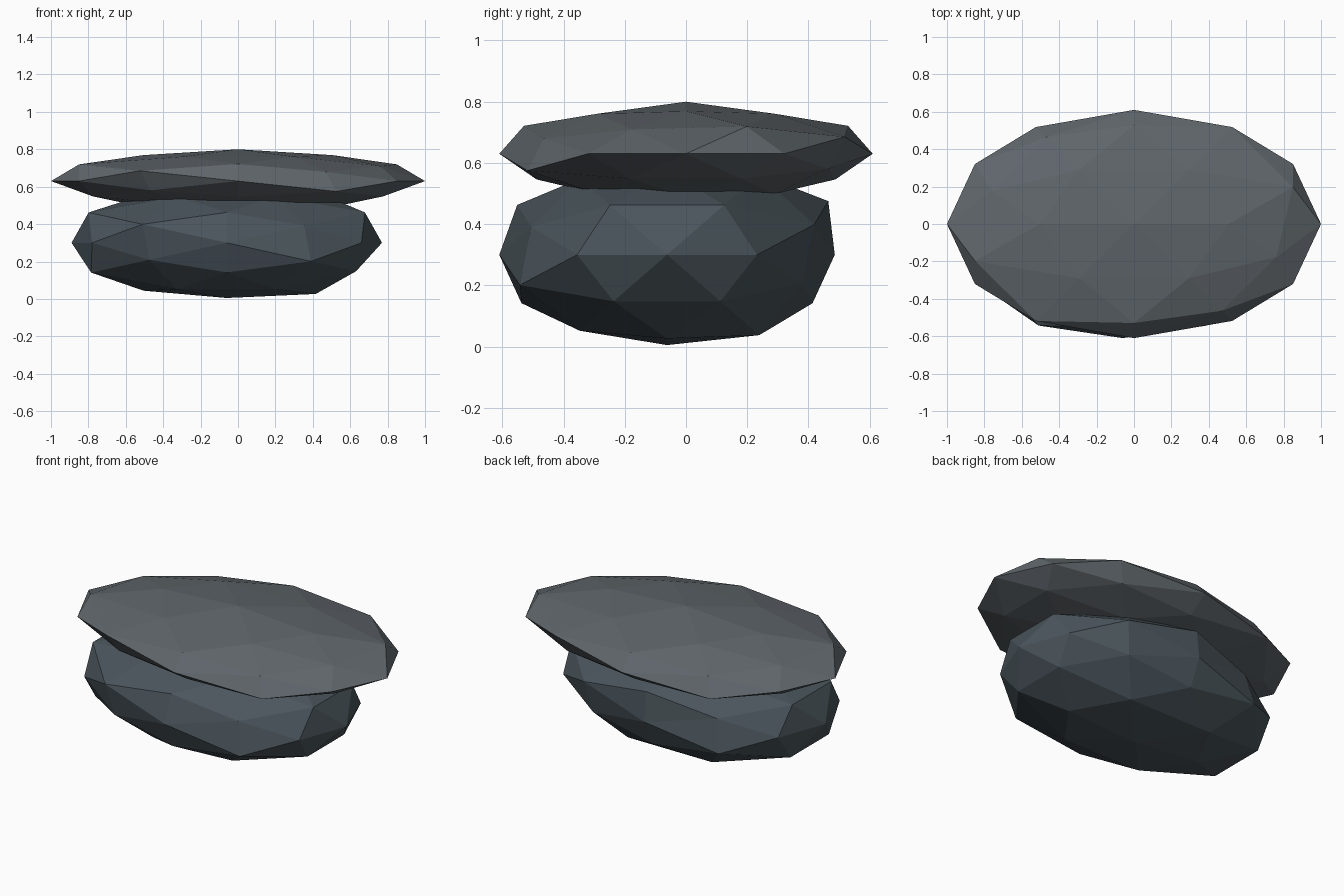
import bpy, bmesh, math
from mathutils import Vector

if "Cube" in bpy.data.objects:
    bpy.data.objects.remove(bpy.data.objects["Cube"])

PHI = (1 + math.sqrt(5)) / 2
SIGNS = (-1, 1)


def unit_points():
    """42 points of a once-subdivided icosahedron, axes passing through edge midpoints."""
    pts = []
    for k in range(3):
        def cyc(a, b, c):
            v = (a, b, c)
            return Vector((v[-k % 3], v[(1 - k) % 3], v[(2 - k) % 3]))
        for s in SIGNS:
            pts.append(cyc(s, 0, 0))
            for t in SIGNS:
                pts.append(cyc(s * PHI, t, 0).normalized())
                for u in SIGNS:
                    pts.append(cyc(s * 0.5, t * 0.809, u * 0.309))
    return pts


def main_axis(p):
    return max(range(3), key=lambda i: abs(p[i]))


def slab_relief(p):
    """Radial roughness of the slab: alternate octants bulge or sink."""
    if max(map(abs, p)) > 0.9:
        return 1.0
    twist, axis = p.x * p.y * p.z, main_axis(p)
    if abs(twist) < 0.01:
        if axis == 2:
            return 0.96
        if axis == 1:
            return 1.02 if p.z > 0 else 0.94
        return 1.0
    if axis == 2:
        return 0.95
    if axis == 0 and p.z < 0:
        return 0.96
    return 1.05 if twist > 0 else 0.94


def boulder_relief(p):
    """Radial roughness of the boulder."""
    if max(map(abs, p)) > 0.9:
        return 1.0
    twist, axis = p.x * p.y * p.z, main_axis(p)
    if abs(twist) < 0.01:
        if axis == 2:
            return 1.09 if p.x > 0 else 1.02
        if axis == 1 and p.z > 0:
            return 1.13 if p.y > 0 else 1.05
        return 1.02
    if axis == 2:
        return 1.1 if p.y > 0 else 1.04
    if axis == 0:
        return 1.1 if p.z > 0 else (1.03 if p.x > 0 else 1.08)
    return 1.085 if twist > 0 else 1.0


def rock(name, center, half, relief, color):
    bm = bmesh.new()
    for p in unit_points():
        bm.verts.new(p)
    bmesh.ops.convex_hull(bm, input=bm.verts)
    for v in bm.verts:
        p = v.co * relief(v.co)
        v.co = [c + h * a for c, h, a in zip(center, half, p)]
    bmesh.ops.recalc_face_normals(bm, faces=bm.faces)
    mesh = bpy.data.meshes.new(name)
    bm.to_mesh(mesh)
    bm.free()
    mat = bpy.data.materials.new(name + "_stone")
    mat.diffuse_color = color
    mat.use_nodes = True
    mat.node_tree.nodes["Principled BSDF"].inputs["Base Color"].default_value = mat.diffuse_color
    mesh.materials.append(mat)
    obj = bpy.data.objects.new(name, mesh)
    bpy.context.collection.objects.link(obj)
    return obj


# Thick lower boulder, a little off centre
rock("lower_boulder", (-0.06, -0.062, 0.30), (0.83, 0.548, 0.295), boulder_relief,
     (0.069, 0.091, 0.107, 1))
# Wide flat slab resting on it
rock("upper_slab", (0, 0, 0.63), (1.0, 0.61, 0.17), slab_relief,
     (0.115, 0.133, 0.147, 1))
